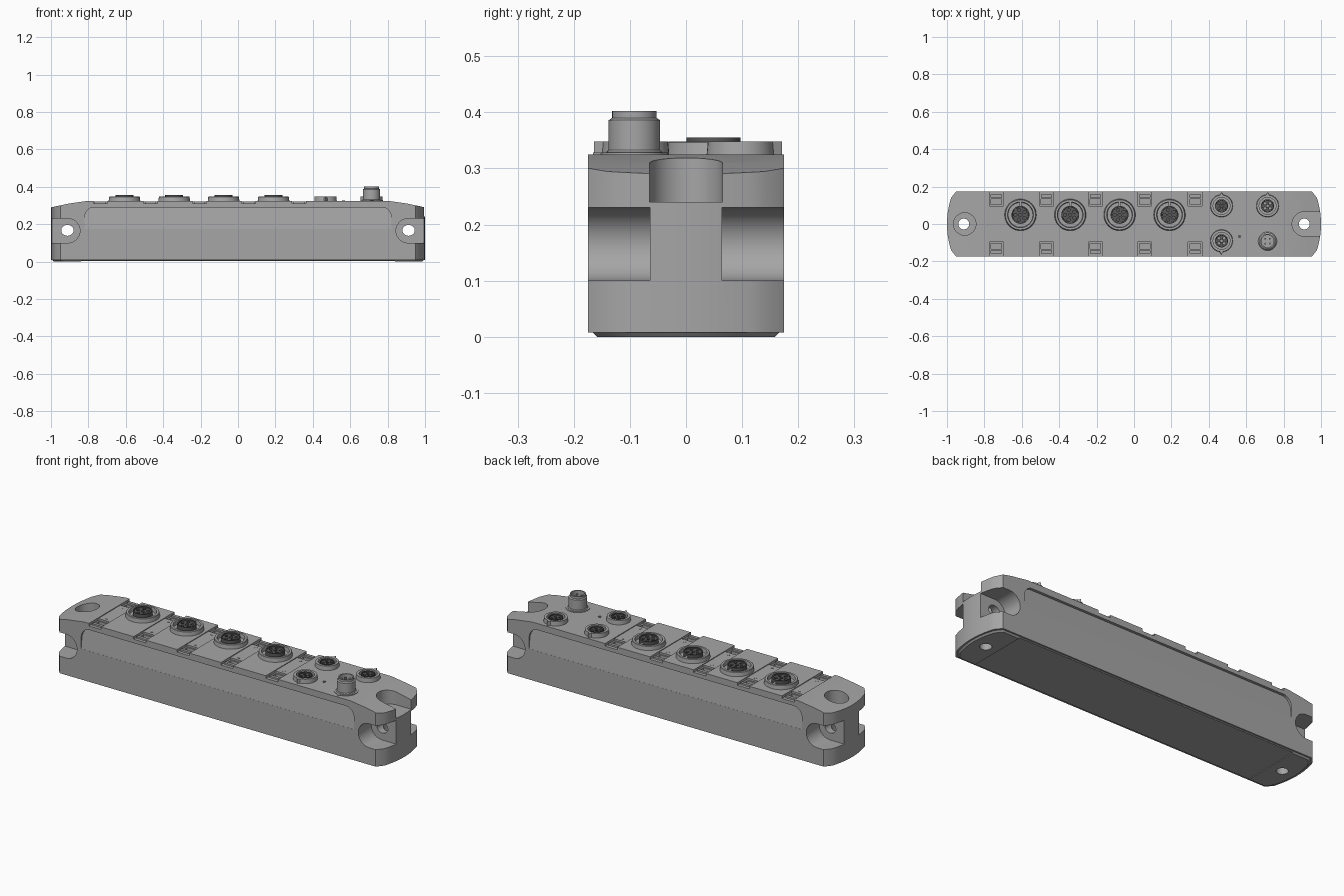
import bpy, bmesh, math
from mathutils import Vector

if "Cube" in bpy.data.objects:
    bpy.data.objects.remove(bpy.data.objects["Cube"])


def material(name, rgb):
    m = bpy.data.materials.new(name)
    m.diffuse_color = (*rgb, 1)
    m.use_nodes = True
    m.node_tree.nodes["Principled BSDF"].inputs["Base Color"].default_value = (*rgb, 1)
    return m


GREY = material("housing grey", (0.38, 0.38, 0.38))
DARK = material("insert dark grey", (0.10, 0.10, 0.10))
made = []


def finish(name, bm, mat):
    bmesh.ops.recalc_face_normals(bm, faces=bm.faces)
    mesh = bpy.data.meshes.new(name)
    bm.to_mesh(mesh)
    bm.free()
    mesh.materials.append(mat)
    ob = bpy.data.objects.new(name, mesh)
    bpy.context.collection.objects.link(ob)
    made.append(ob)
    return ob


def loft(name, a, b, mat=GREY):
    """Closed solid between two matching loops of 3D points."""
    bm = bmesh.new()
    va, vb = [bm.verts.new(p) for p in a], [bm.verts.new(p) for p in b]
    bm.faces.new(va)
    bm.faces.new(vb)
    n = len(va)
    for i in range(n):
        bm.faces.new((va[i], va[(i + 1) % n], vb[(i + 1) % n], vb[i]))
    return finish(name, bm, mat)


def prism_z(name, pts, z0, z1, mat=GREY):
    return loft(name, [(x, y, z0) for x, y in pts], [(x, y, z1) for x, y in pts], mat)


def prism_y(name, pts, y0, y1, mat=GREY):
    return loft(name, [(x, y0, z) for x, z in pts], [(x, y1, z) for x, z in pts], mat)


def box(name, x0, x1, y0, y1, z0, z1, mat=GREY):
    return prism_z(name, [(x0, y0), (x1, y0), (x1, y1), (x0, y1)], z0, z1, mat)


def circle(cx, cy, r, n=32, ry=None):
    return [(cx + r * math.cos(2 * math.pi * i / n),
             cy + (ry or r) * math.sin(2 * math.pi * i / n)) for i in range(n)]


def slot(cx, cy, r, end):
    """Half-round slot outline that opens towards x = end."""
    s = 1 if end > cx else -1
    arc = [(cx - s * r * math.cos(t), cy + r * math.sin(t))
           for t in [math.pi * (i / 20 - 0.5) for i in range(21)]]
    return arc + [(end, cy + r), (end, cy - r)]


def lathe(name, profile, x, y, mat=GREY, n=40):
    """Turn an (r, z) profile round a vertical axis, closing it at the axis."""
    bm = bmesh.new()
    vs = [bm.verts.new((r, 0, z)) for r, z in profile]
    es = [bm.edges.new((vs[i], vs[i + 1])) for i in range(len(vs) - 1)]
    bmesh.ops.spin(bm, geom=vs + es, cent=(0, 0, 0), axis=(0, 0, 1),
                   angle=2 * math.pi, steps=n, use_duplicate=False)
    bmesh.ops.remove_doubles(bm, verts=bm.verts, dist=1e-5)
    ob = finish(name, bm, mat)
    ob.location = (x, y, 0)
    return ob


def boolean(ob, cutter, op='DIFFERENCE'):
    mod = ob.modifiers.new("cut", 'BOOLEAN')
    mod.operation, mod.object, mod.solver = op, cutter, 'EXACT'
    dg = bpy.context.evaluated_depsgraph_get()
    mesh = bpy.data.meshes.new_from_object(ob.evaluated_get(dg))
    ob.modifiers.clear()
    ob.data = mesh
    made.remove(cutter)
    bpy.data.objects.remove(cutter)


def plan(inset=0.0):
    """Plan outline with gently bowed ends and cut corners."""
    w = 0.175 - inset
    half = [(1 - inset - 0.022 * (k / 5) ** 2, 0.14 * k / 5) for k in range(-5, 6)]
    half = [(0.95 - inset, -w)] + [(x, y * w / 0.175) for x, y in half] + [(0.95 - inset, w)]
    return half + [(-x, -y) for x, y in half]


# Housing: plan prism trimmed to the crowned side profile
body = prism_z("housing", plan(), 0.008, 0.4)
crown = [(-1.1, -0.1), (1.1, -0.1), (1.1, 0.27), (1, 0.29), (0.9, 0.311), (0.8, 0.325),
         (-0.8, 0.325), (-0.9, 0.311), (-1, 0.29), (-1.1, 0.27)]
boolean(body, prism_y("crown_cutter", crown, -0.5, 0.5), 'INTERSECT')

# Base plate with thicker pads at both ends
base = loft("base_plate", [(x, y, 0) for x, y in plan(0.016)],
            [(x, y, 0.0085) for x, y in plan(0.008)])
boolean(base, box("gap_cutter", -0.84, 0.84, -0.3, 0.3, -0.1, 0.004))

# Side recesses that deepen towards the top
arch = [(-0.82, 0.175), (0.82, 0.175), (0.82, 0.235)]
arch += [(0.77 + 0.05 * math.cos(t), 0.235 + 0.055 * math.sin(t))
         for t in [math.pi / 2 * i / 8 for i in range(1, 9)]]
arch += [(-x, z) for x, z in reversed(arch[2:])]
for s in (-1, 1):
    depth = [(x, s * (0.1745 - 0.014 * (z - 0.175) / 0.115), z) for x, z in arch]
    boolean(body, loft("recess_cutter", [(x, s * 0.2, z) for x, z in arch], depth))

# Mounting ends: side pockets, cross holes, counterbores and screw holes
for e in (-1, 1):
    for s in (-1, 1):
        boolean(body, prism_y("pocket_cutter", slot(e * 0.91, 0.165, 0.065, e * 1.1),
                              s * 0.064, s * 0.3))
    boolean(body, prism_y("cross_hole_cutter", circle(e * 0.912, 0.167, 0.033, 32, 0.029), -0.2, 0.2))
    bore = slot(0.91, 0, 0.065, 1.1) if e > 0 else circle(-0.905, 0, 0.06)
    boolean(body, prism_z("counterbore_cutter", bore, 0.24, 0.5))
    for part in (body, base):
        boolean(part, prism_z("screw_cutter", circle(e * 0.91, 0, 0.029), -0.1, 0.4))

# Label channels across the deck, with clip notches at both edges
for x in (-0.736, -0.468, -0.206, 0.057, 0.327):
    boolean(body, box("channel_cutter", x - 0.037, x + 0.037, -0.3, 0.3, 0.321, 0.4))
    for s in (-1, 1):
        boolean(body, box("notch_cutter", x - 0.037, x + 0.037, s * 0.095, s * 0.3, 0.311, 0.4))
        boolean(body, box("clip_hole_cutter", x - 0.028, x + 0.028, s * 0.103, s * 0.135, 0.29, 0.4))
        box("label_clip", x - 0.03, x + 0.03, s * 0.142, s * 0.158, 0.305, 0.320)
        lathe("indicator", [(0, 0.32), (0.007, 0.32), (0.007, 0.3225), (0, 0.3225)],
              x, s * 0.072, GREY, 16)


def contact_insert(name, r, z0, z1, pins, ring, hole):
    """Disc with a raised rim and a ring of contact holes round a central one."""
    ob = lathe(name, [(0, z0), (r, z0), (r, z1), (r * 0.88, z1),
                      (r * 0.86, z1 - 0.005), (0, z1 - 0.005)], 0, 0, DARK)
    spots = [(0, 0)] + [(ring * math.cos(a), ring * math.sin(a))
                        for a in [2 * math.pi * (i + 0.5) / pins for i in range(pins)]]
    for px, py in spots:
        boolean(ob, prism_z("contact_cutter", circle(px, py, hole, 16), z1 - 0.018, z1 + 0.1))
    return ob


def copy_at(ob, x, y):
    c = ob.copy()
    c.location = (x, y, 0)
    bpy.context.collection.objects.link(c)
    made.append(c)


# Large sockets: collar, contact insert and key nub
big = contact_insert("large_insert", 0.048, 0.318, 0.355, 5, 0.027, 0.0085)
big.location = (-0.607, 0.049, 0)
for i, x in enumerate((-0.607, -0.341, -0.077, 0.19)):
    lathe("large_collar", [(0, 0.315), (0.086, 0.315), (0.082, 0.346), (0.08, 0.348), (0.069, 0.348),
                           (0.066, 0.328), (0, 0.328)], x, 0.049, GREY, 48)
    box("large_key", x - 0.006, x + 0.006, 0.095, 0.117, 0.327, 0.346)
    if i:
        copy_at(big, x, 0.049)


def teardrop(x, y, s, r):
    """Circle with a small pointed tab on the outer side."""
    return [(x, y + s * 0.074) if i == 10 else p for i, p in enumerate(circle(x, y, r, 40))] if s > 0 \
        else [(x, y - 0.074) if i == 30 else p for i, p in enumerate(circle(x, y, r, 40))]


# Small sockets with teardrop collars
small = contact_insert("small_insert", 0.035, 0.318, 0.346, 4, 0.019, 0.007)
small.location = (0.468, 0.097, 0)
for i, (x, y, s) in enumerate(((0.468, 0.097, 1), (0.714, 0.097, 1), (0.468, -0.09, -1))):
    collar = loft("small_collar", [(px, py, 0.316) for px, py in teardrop(x, y, s, 0.061)],
                  [(px, py, 0.348) for px, py in teardrop(x, y, s, 0.058)])
    boolean(collar, prism_z("bore_cutter", circle(x, y, 0.045), 0.328, 0.4))
    if i:
        copy_at(small, x, y)

# Power plug: flange, stepped barrel and pins
px, py = 0.714, -0.092
prism_z("plug_flange", teardrop(px, py, -1, 0.06), 0.316, 0.328)
lathe("plug_barrel", [(0, 0.32), (0.05, 0.32), (0.05, 0.329), (0.046, 0.333), (0.046, 0.386),
                      (0.0395, 0.39), (0.0395, 0.402), (0.033, 0.402), (0.033, 0.35), (0, 0.35)], px, py)
for a in [math.pi / 4 + math.pi / 2 * i for i in range(4)]:
    prism_z("plug_pin", circle(px + 0.018 * math.cos(a), py + 0.018 * math.sin(a), 0.005, 12),
            0.345, 0.39)

# Status light between the small sockets
lathe("status_light", [(0, 0.32), (0.009, 0.32), (0.009, 0.327), (0, 0.327)], 0.564, -0.067, DARK, 16)

# Smooth the round faces and keep hard edges sharp
bpy.ops.object.select_all(action='DESELECT')
for ob in made:
    ob.select_set(True)
bpy.context.view_layer.objects.active = body
bpy.ops.object.shade_smooth_by_angle(angle=math.radians(30))
